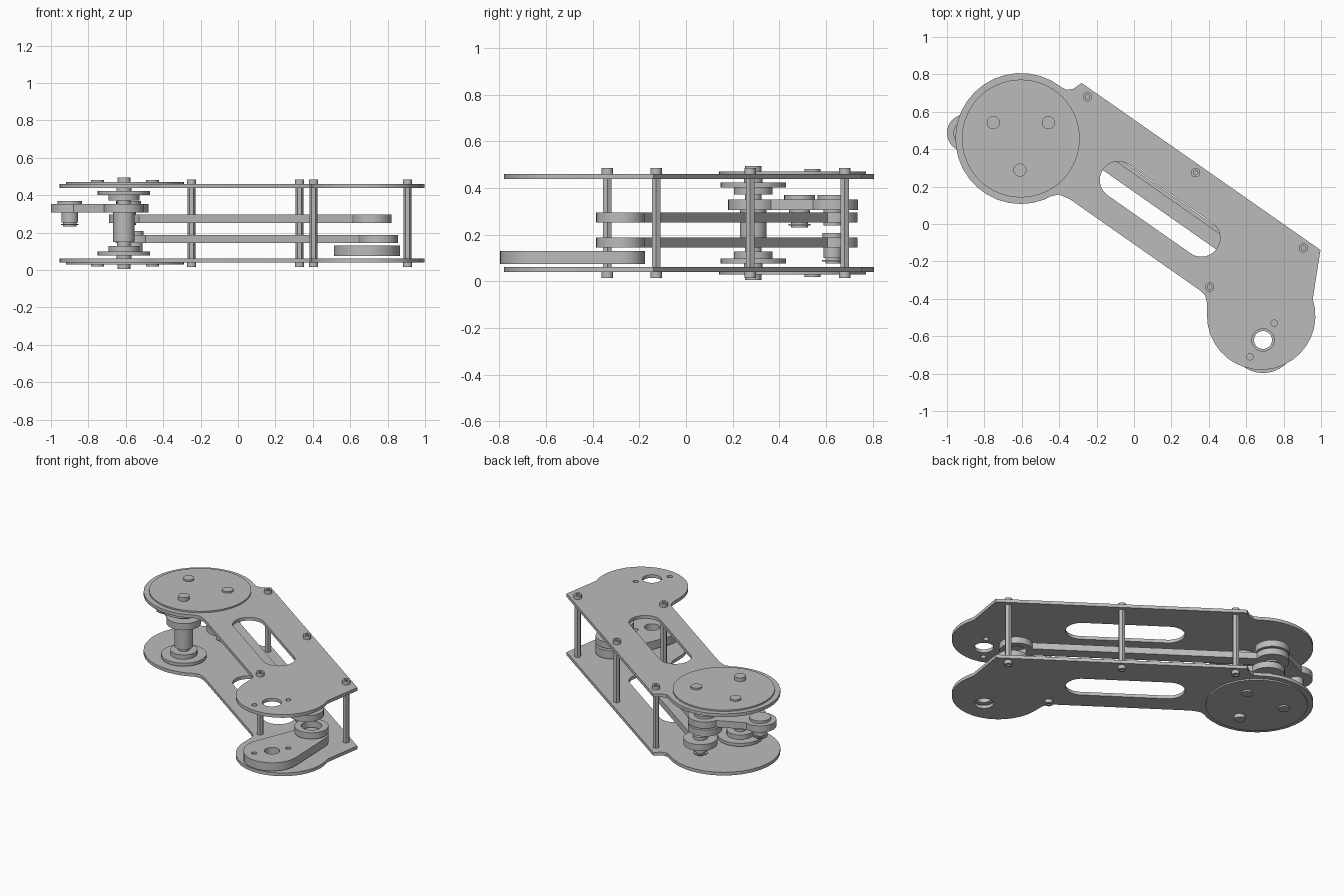
import bpy, bmesh
from math import sin, cos, pi, radians, asin, acos, atan2, hypot
from mathutils import Matrix, Vector

cube = bpy.data.objects.get("Cube")
if cube:
    bpy.data.objects.remove(cube, do_unlink=True)

metal = bpy.data.materials.new("plain_grey")
metal.use_nodes = True
grey = (0.5, 0.5, 0.5, 1)
metal.diffuse_color = grey
metal.node_tree.nodes["Principled BSDF"].inputs["Base Color"].default_value = grey


def finish(name, mesh):
    mesh.materials.clear()
    mesh.materials.append(metal)
    ob = bpy.data.objects.new(name, mesh)
    bpy.context.collection.objects.link(ob)
    bpy.ops.object.select_all(action="DESELECT")
    ob.select_set(True)
    bpy.context.view_layer.objects.active = ob
    bpy.ops.object.shade_smooth_by_angle(angle=radians(30))
    return ob


def arc(c, r, a0, a1):
    n = max(3, int(abs(a1 - a0) / radians(10)))
    return [(c[0] + r * cos(a0 + (a1 - a0) * i / n),
             c[1] + r * sin(a0 + (a1 - a0) * i / n)) for i in range(n + 1)]


def circle(c, r):
    return arc(c, r, 0, 2 * pi)[:-1]


def lobed(lobes, w=None):
    """Outline round (x, y, r) lobes in counter-clockwise order, joined by
    bars of half width w, or by tangents when w is None."""
    pts = []
    for i, (x, y, r) in enumerate(lobes):
        px, py, pr = lobes[i - 1]
        nx, ny, nr = lobes[(i + 1) % len(lobes)]

        def spread(dx, dy, other):
            return asin(w / r) if w else acos((r - other) / hypot(dx, dy))
        start = atan2(py - y, px - x) + spread(px - x, py - y, pr)
        end = atan2(ny - y, nx - x) - spread(nx - x, ny - y, nr)
        while end <= start:
            end += 2 * pi
        pts += arc((x, y), r, start, end)
    return pts


def sheet(name, outline, holes, z0, z1):
    """Flat part cut from an outline with holes."""
    cu = bpy.data.curves.new(name, "CURVE")
    cu.dimensions = "2D"
    cu.fill_mode = "BOTH"
    cu.extrude = (z1 - z0) / 2
    for loop in [outline] + holes:
        sp = cu.splines.new("POLY")
        sp.points.add(len(loop) - 1)
        for p, (x, y) in zip(sp.points, loop):
            p.co = (x, y, 0, 1)
        sp.use_cyclic_u = True
    tmp = bpy.data.objects.new(name + "_outline", cu)
    bpy.context.collection.objects.link(tmp)
    dg = bpy.context.evaluated_depsgraph_get()
    mesh = bpy.data.meshes.new_from_object(tmp.evaluated_get(dg))
    bpy.data.objects.remove(tmp, do_unlink=True)
    mesh.transform(Matrix.Translation((0, 0, (z0 + z1) / 2)))
    bm = bmesh.new()
    bm.from_mesh(mesh)
    bmesh.ops.remove_doubles(bm, verts=bm.verts, dist=1e-5)
    bmesh.ops.recalc_face_normals(bm, faces=bm.faces)
    bm.to_mesh(mesh)
    bm.free()
    return finish(name, mesh)


def turned(name, c, profile, sides=32):
    """Lathe part from (radius, z) points."""
    bm = bmesh.new()
    vs = [bm.verts.new((r, 0, z)) for r, z in profile]
    es = [bm.edges.new(p) for p in zip(vs, vs[1:])]
    bmesh.ops.spin(bm, geom=vs + es, cent=(0, 0, 0), axis=(0, 0, 1),
                   angle=2 * pi, steps=sides)
    bmesh.ops.remove_doubles(bm, verts=bm.verts, dist=1e-5)
    bmesh.ops.recalc_face_normals(bm, faces=bm.faces)
    bmesh.ops.translate(bm, verts=bm.verts, vec=Vector((c[0], c[1], 0)))
    mesh = bpy.data.meshes.new(name)
    bm.to_mesh(mesh)
    bm.free()
    return finish(name, mesh)


def stack(name, c, sections, sides=32):
    """Stepped lathe part from (radius, z0, z1) sections, bottom to top."""
    prof = [(0, sections[0][1])]
    for r, z0, z1 in sections:
        prof += [(r, z0), (r, z1)]
    return turned(name, c, prof + [(0, sections[-1][2])], sides)


MID = 0.25                       # height of the mirror plane
def level(z, side):
    return MID + side * z


# Key positions
hub, wrist, foot = (-0.605, 0.457), (0.69, -0.62), (0.68, -0.49)
shaft, idler, crank = (-0.61, 0.288), (-0.9, 0.487), (-0.585, 0.63)
crank_low, knee, knee_up = (-0.55, 0.63), (0.75, -0.28), (0.715, -0.28)
pins = [(0.75, -0.53), (0.62, -0.71)]
posts = [(-0.249, 0.68), (0.329, 0.275), (0.906, -0.128), (0.404, -0.337)]

# Side plates with slot
plate = arc(hub, 0.35, radians(52), radians(291))
plate += [(-0.44, 0.15), (-0.40, 0.157), (-0.345, 0.134),
          (0.35, -0.353), (0.38, -0.38), (0.39, -0.42)]
plate += arc(foot, 0.29, pi, radians(378))
plate += [(0.997, -0.139), (-0.28, 0.754), (-0.325, 0.722), (-0.36, 0.717)]
slot = lobed([(-0.083, 0.235, 0.1), (0.36, -0.075, 0.1)])
pin_holes = [circle(p, 0.017) for p in pins]
sheet("lower_plate", plate, [slot, circle(wrist, 0.06)], 0.04, 0.062)
sheet("upper_plate", plate, [slot, circle(wrist, 0.06)] + pin_holes, 0.438, 0.46)

# Hub discs and their bolts, mirrored about the middle
for side, word in ((-1, "lower"), (1, "upper")):
    def span(r, a, b):
        return (r, *sorted((level(a, side), level(b, side))))
    stack(word + "_hub_disc", hub, [span(0.315, 0.208, 0.22)], 64)
    for i, a in enumerate((30, 150)):
        c = (hub[0] + 0.17 * cos(radians(a)), hub[1] + 0.17 * sin(radians(a)))
        stack(f"{word}_hub_bolt_{i + 1}", c, [span(0.035, 0.215, 0.231)])
    stack(word + "_shaft_bolt", shaft, [span(0.035, 0.215, 0.245)])

# Hexagonal spacer posts with socket screws
for i, c in enumerate(posts):
    stack(f"spacer_post_{i + 1}", c, [(0.021, 0.062, 0.438)], 6)
    for side, word in ((-1, "lower"), (1, "upper")):
        prof = [(0, 0.225), (0.012, 0.225), (0.012, 0.235), (0.025, 0.235),
                (0.025, 0.20), (0, 0.20)]
        turned(f"{word}_post_screw_{i + 1}", c,
               [(r, level(z, side)) for r, z in prof], 20)

# Main shaft with flanges at both ends
half = [(0.04, 0.188), (0.04, 0.173), (0.14, 0.173), (0.14, 0.152), (0.083, 0.152),
        (0.083, 0.122), (0.036, 0.122), (0.036, 0.1), (0.057, 0.1)]
main = [(r, level(z, -1)) for r, z in half] + [(r, level(z, 1)) for r, z in half[::-1]]
turned("main_shaft", shaft, [(0, main[0][1])] + main + [(0, main[-1][1])])

# Three-lobed crank bracket and its pegs
sheet("crank_bracket", lobed([(*shaft, 0.107), (*crank, 0.107), (*idler, 0.1)], 0.07),
      [], 0.307, 0.352)
stack("idler_peg", idler, [(0.036, 0.232, 0.24), (0.047, 0.24, 0.247),
                           (0.036, 0.247, 0.255), (0.045, 0.255, 0.33),
                           (0.066, 0.33, 0.37)])
stack("crank_peg", crank, [(0.04, 0.24, 0.33), (0.066, 0.33, 0.37)])
stack("lower_crank_peg", crank_low, [(0.033, 0.077, 0.085), (0.047, 0.085, 0.092),
                                     (0.033, 0.092, 0.1), (0.04, 0.1, 0.185),
                                     (0.045, 0.185, 0.208)])

# Parallel connecting links
for name, a, b, z0, z1 in (("upper_link", crank, knee_up, 0.252, 0.296),
                           ("lower_link", crank_low, knee, 0.145, 0.188)):
    sheet(name, lobed([(*a, 0.105), (*b, 0.105)], 0.04),
          [circle(b, 0.064)], z0, z1)

# Swinging foot arm
sheet("foot_arm", lobed([(*wrist, 0.177), (*knee, 0.105)]),
      [circle(wrist, 0.048)] + pin_holes, 0.075, 0.131)
